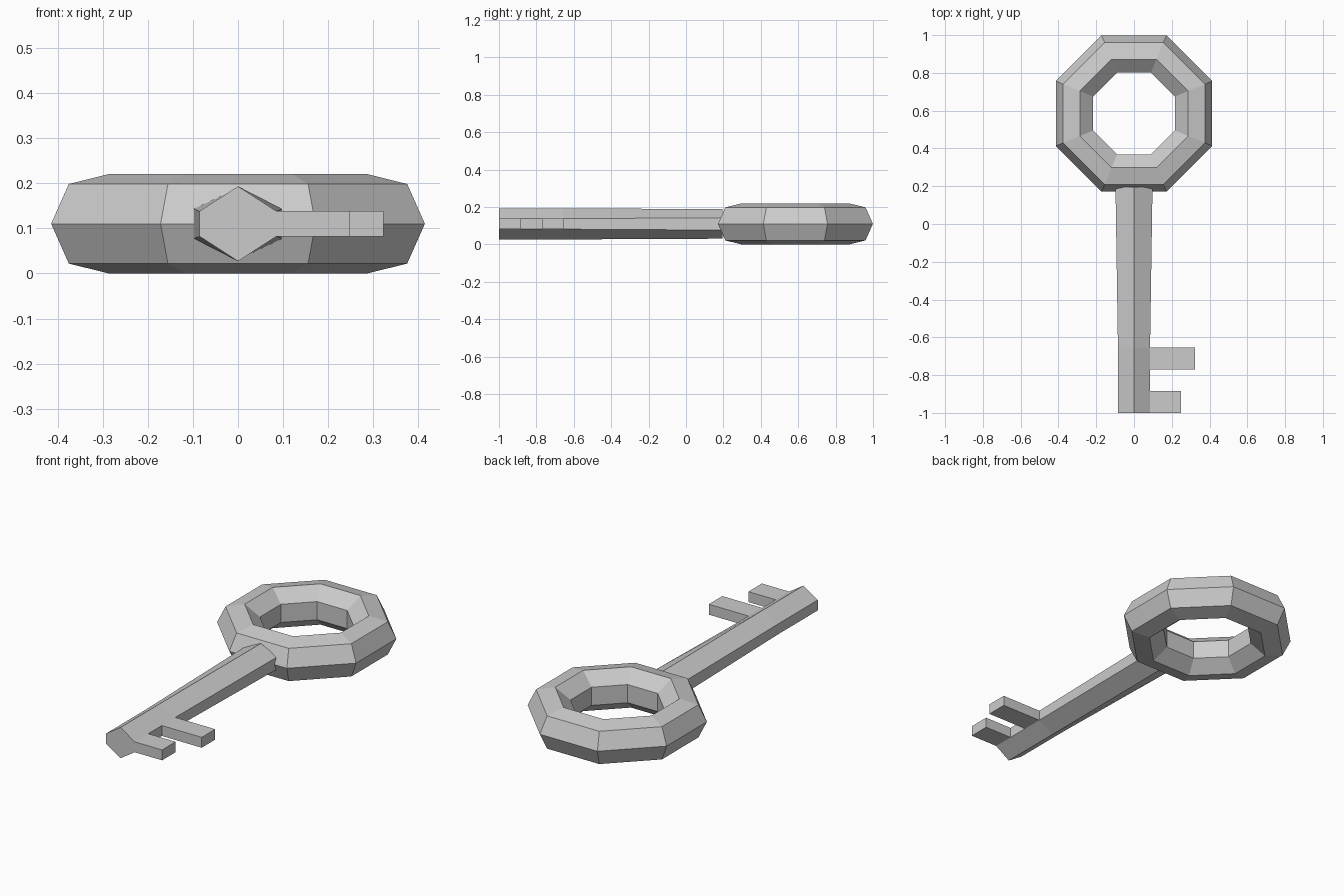
import bpy, bmesh, math

if "Cube" in bpy.data.objects:
    bpy.data.objects.remove(bpy.data.objects["Cube"])

MID_Z = 0.11

# Bow: eight-sided ring with a seven-sided cross-section
bpy.ops.mesh.primitive_torus_add(
    major_segments=8, minor_segments=7, major_radius=0.3355, minor_radius=0.1128,
    location=(0, 0.585, MID_Z), rotation=(0, 0, math.radians(22.5)))
bow = bpy.context.object
bow.name = "bow_ring"
for p in bow.data.polygons:
    p.use_smooth = False


# Shaft: tall hexagonal section lofted along y
def section(bm, y, half_w, half_h, side):
    pts = [(0, half_h), (half_w, side), (half_w, -side),
           (0, -half_h), (-half_w, -side), (-half_w, side)]
    return [bm.verts.new((x, y, MID_Z + z)) for x, z in pts]


bm = bmesh.new()
stations = [(-1.0, 0.085, 0.083, 0.028), (-0.885, 0.085, 0.083, 0.028),
            (-0.77, 0.085, 0.083, 0.028), (-0.655, 0.085, 0.083, 0.028),
            (0.195, 0.098, 0.079, 0.033)]
rings = [section(bm, *s) for s in stations]
side_faces = []
for a, b in zip(rings, rings[1:]):
    for i in range(6):
        j = (i + 1) % 6
        f = bm.faces.new((a[i], a[j], b[j], b[i]))
        if i == 1:
            side_faces.append(f)
bm.faces.new(rings[0])
bm.faces.new(rings[-1])

# Teeth: extruded from the flat right side of the shaft
for index, tip_x in ((0, 0.248), (2, 0.323)):
    out = bmesh.ops.extrude_discrete_faces(bm, faces=[side_faces[index]])
    for v in out["faces"][0].verts:
        v.co.x = tip_x
bmesh.ops.recalc_face_normals(bm, faces=bm.faces)

mesh = bpy.data.meshes.new("shaft_and_teeth")
bm.to_mesh(mesh)
bm.free()
bpy.context.collection.objects.link(bpy.data.objects.new("shaft_and_teeth", mesh))
